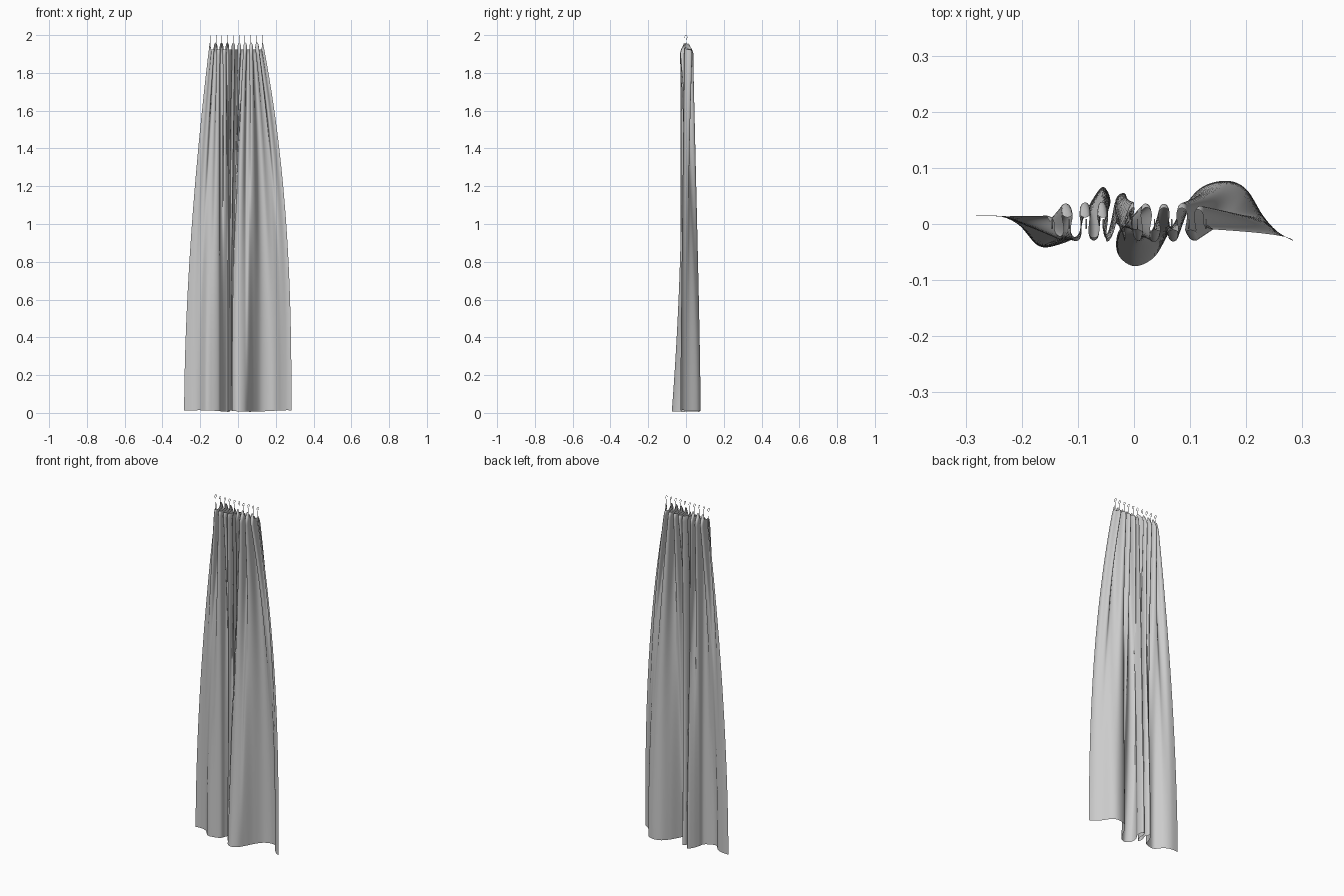
import bpy
import math
from mathutils import Vector

# Remove the default cube
if "Cube" in bpy.data.objects:
    bpy.data.objects.remove(bpy.data.objects["Cube"], do_unlink=True)


def make_material(name, rgb):
    mat = bpy.data.materials.new(name)
    mat.use_nodes = True
    mat.diffuse_color = (*rgb, 1)
    mat.node_tree.nodes["Principled BSDF"].inputs["Base Color"].default_value = (*rgb, 1)
    return mat


FABRIC = make_material("light grey fabric", (0.6, 0.6, 0.6))

HOOKS = 10
COLUMNS, ROWS = 320, 70
TOP_LEFT, TOP_RIGHT = -0.15, 0.132

# Plan of the hem, from the right edge to the left edge of the cloth
HEM = [Vector(p) for p in (
    (-.285, .015), (-.24, .014), (-.205, -.002), (-.17, -.039), (-.135, -.037),
    (-.10, -.02), (-.09, .01), (-.075, .042), (-.055, .066), (-.042, .04),
    (-.055, 0), (-.05, -.025), (-.037, 0), (-.032, .045), (-.015, .053),
    (-.012, .015), (-.03, -.02), (-.028, -.055), (0, -.075), (.035, -.06),
    (.06, -.02), (.085, .025), (.12, .065), (.165, .077), (.2, .062),
    (.23, .015), (.255, -.013), (.283, -.03))]


def smooth(t):
    t = min(max(t, 0), 1)
    return t * t * (3 - 2 * t)


def hem_point(u):
    # Catmull-Rom curve through the hem plan
    last = len(HEM) - 1
    i = min(int(u * last), last - 1)
    t = u * last - i
    a, b, c, d = (HEM[min(max(i + k, 0), last)] for k in (-1, 0, 1, 2))
    return b + (c - a) * (t / 2) + (a * 2 - b * 5 + c * 4 - d) * (t * t / 2) \
        + (b * 3 - a - c * 3 + d) * (t ** 3 / 2)


def heading_point(u):
    # Pleats bulge back on one half of the heading and forward on the other
    phase = 2 * math.pi * (HOOKS - 1) * u
    side = smooth(u * 14) * smooth((1 - u) * 14)
    x = TOP_LEFT + (TOP_RIGHT - TOP_LEFT) * u
    x += 0.005 * math.sin(2 * phase) * side
    y = 0.036 * math.cos(phase + math.pi * smooth((u - 0.3) / 0.3))
    return Vector((x, y * (0.25 + 0.75 * side) + 0.006 * (1 - u)))


def cloth_point(u, s):
    # s runs from the heading (0) to the hem (1)
    top, hem = heading_point(u), hem_point(u)
    peak = (0.5 + 0.5 * math.cos(2 * math.pi * (HOOKS - 1) * u)) ** 4
    z_top = 1.925 + 0.035 * peak
    z_hem = 0.01 + 0.004 * math.cos(14 * u - 1)
    z = z_top + (z_hem - z_top) * s
    wx = 1 - (1 - s) ** (1.75 + 0.75 * u)
    wy = 1 - (1 - s) ** 1.6
    # The deep front fold swells only near the hem
    front = smooth((-0.02 - hem.y) / 0.04) * smooth((u - 0.4) / 0.15)
    wy += (s ** 2 - wy) * front
    pinch = 0.12 + 0.88 * smooth((1.985 - z) / 0.09)
    x = top.x + (hem.x - top.x) * wx
    y = top.y * pinch * (1 - s) ** 2 + hem.y * wy
    return x, y, z


# Hanging cloth, with finer rows near the pinched heading
verts = [cloth_point(c / COLUMNS, (r / ROWS) ** 1.8)
         for r in range(ROWS + 1) for c in range(COLUMNS + 1)]
w = COLUMNS + 1
faces = [(r * w + c, (r + 1) * w + c, (r + 1) * w + c + 1, r * w + c + 1)
         for r in range(ROWS) for c in range(COLUMNS)]
mesh = bpy.data.meshes.new("curtain_cloth")
mesh.from_pydata(verts, [], faces)
mesh.materials.append(FABRIC)
mesh.polygons.foreach_set("use_smooth", [True] * len(faces))
cloth = bpy.data.objects.new("curtain_cloth", mesh)
bpy.context.collection.objects.link(cloth)


def make_hook(index):
    # Thin wire stem with an open loop in the side plane
    radius = 0.008
    path = [(0, 1.935), (0, 1.955), (0, 1.974)]
    centre = 1.9985 - radius
    for k in range(15):
        a = math.radians(-70 + 300 * k / 14)
        path.append((radius * math.cos(a), centre + radius * math.sin(a)))
    curve = bpy.data.curves.new("curtain_hook", "CURVE")
    curve.dimensions = "3D"
    curve.bevel_depth = 0.0012
    curve.bevel_resolution = 1
    curve.use_fill_caps = True
    spline = curve.splines.new("POLY")
    spline.points.add(len(path) - 1)
    x = TOP_LEFT + 0.004 + (TOP_RIGHT - TOP_LEFT - 0.008) * index / (HOOKS - 1)
    for point, (y, z) in zip(spline.points, path):
        point.co = (x, y, z, 1)
    curve.materials.append(FABRIC)
    hook = bpy.data.objects.new(f"curtain_hook_{index + 1}", curve)
    bpy.context.collection.objects.link(hook)


for i in range(HOOKS):
    make_hook(i)
